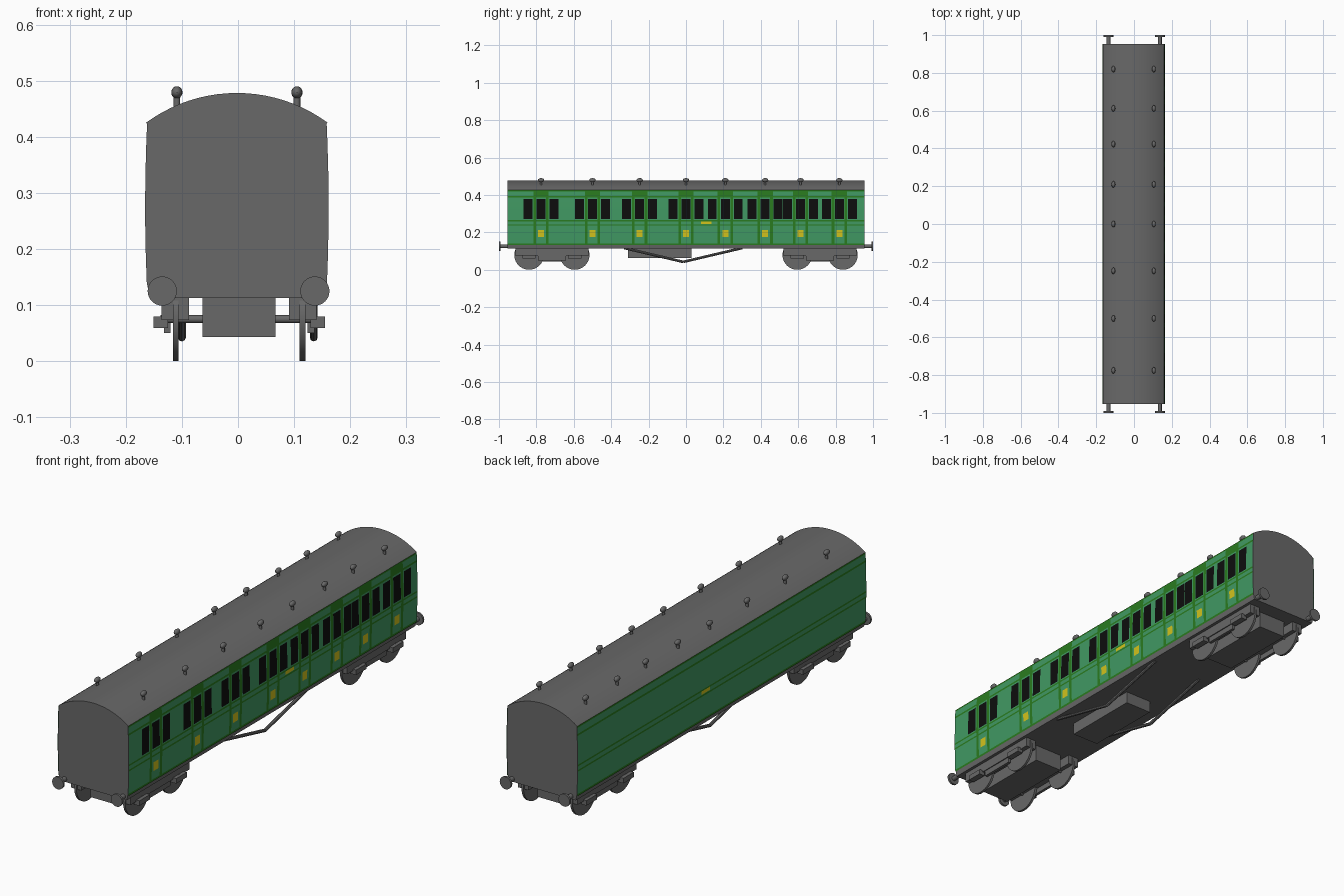
import bpy, bmesh, math
from mathutils import Vector

if "Cube" in bpy.data.objects:
    bpy.data.objects.remove(bpy.data.objects["Cube"])


def material(name, rgb):
    m = bpy.data.materials.new(name)
    m.diffuse_color = (*rgb, 1)
    m.use_nodes = True
    m.node_tree.nodes["Principled BSDF"].inputs["Base Color"].default_value = m.diffuse_color
    return m


GREY = material("dark grey", (0.14, 0.14, 0.14))
GREEN = material("panel green", (0.053, 0.32, 0.125))
TRIM = material("trim green", (0.023, 0.2, 0.014))
BLACK = material("window black", (0.004, 0.004, 0.004))
YELLOW = material("yellow", (0.65, 0.55, 0.012))

CX = -0.002          # body centre line
HALF = 0.954         # half body length
DOORS = [-0.775, -0.50, -0.248, 0.0, 0.21, 0.423, 0.612, 0.82]


def finish(name, bm, mats=(GREY,), smooth=True):
    me = bpy.data.meshes.new(name)
    bm.to_mesh(me)
    bm.free()
    ob = bpy.data.objects.new(name, me)
    bpy.context.collection.objects.link(ob)
    for m in mats:
        me.materials.append(m)
    if smooth:
        bpy.ops.object.select_all(action='DESELECT')
        ob.select_set(True)
        bpy.context.view_layer.objects.active = ob
        bpy.ops.object.shade_smooth_by_angle(angle=math.radians(35))
    return ob


def box(name, x0, x1, y0, y1, z0, z1):
    bm = bmesh.new()
    bmesh.ops.create_cube(bm, size=1)
    for v in bm.verts:
        v.co = Vector(((x0 + x1) / 2 + v.co.x * (x1 - x0),
                       (y0 + y1) / 2 + v.co.y * (y1 - y0),
                       (z0 + z1) / 2 + v.co.z * (z1 - z0)))
    return finish(name, bm, smooth=False)


def rod(name, p, q, r, sides=24):
    """Cylinder from p to q."""
    p, q = Vector(p), Vector(q)
    bm = bmesh.new()
    bmesh.ops.create_cone(bm, cap_ends=True, segments=sides,
                          radius1=r, radius2=r, depth=(q - p).length)
    rot = (q - p).to_track_quat('Z', 'Y')
    for v in bm.verts:
        v.co = rot @ v.co + (p + q) / 2
    return finish(name, bm)


def side_x(z):
    """Half width of the gently bowed side at height z."""
    return 0.1655 - 0.16 * (z - 0.275) ** 2


# Body shell with arched roof: one cross-section extruded along y
section = [(side_x(z) - 0.002, z) for z in (0.113, 0.14, 0.19, 0.24, 0.29, 0.34, 0.39, 0.423)]
section[0] = (0.155, 0.113)
W, Z0, RISE = side_x(0.425), 0.425, 0.053
R = (W * W + RISE * RISE) / (2 * RISE)
A = math.asin(W / R)
arc = [(R * math.sin(A * (1 - i / 10)), Z0 + RISE - R + R * math.cos(A * (1 - i / 10)))
       for i in range(21)]
profile = section + arc + [(-x, z) for x, z in reversed(section)]
bm = bmesh.new()
face = bm.faces.new([bm.verts.new((CX + x, -HALF, z)) for x, z in profile])
ext = bmesh.ops.extrude_face_region(bm, geom=[face])
for v in ext['geom']:
    if isinstance(v, bmesh.types.BMVert):
        v.co.y = HALF
bmesh.ops.recalc_face_normals(bm, faces=bm.faces)
finish("body_and_roof", bm)

# Painted sides: a grid cut at every detail edge, coloured by position
LINES = [(0.132, 0.141), (0.236, 0.243), (0.258, 0.265), (0.385, 0.393), (0.418, 0.425)]
PLATE = (0.08, 0.137, 0.245, 0.259)
OFFSETS = (0.016, 0.024, 0.027, 0.041, 0.046, 0.093)


def paint(y, z, doors):
    if PLATE[0] < y < PLATE[1] and PLATE[2] < z < PLATE[3]:
        return 3
    for c in doors:
        d = abs(y - c)
        if 0.27 < z < 0.378 and (d < 0.024 or 0.046 < d < 0.093):
            return 2
        if d < 0.016 and 0.175 < z < 0.212:
            return 3
        if 0.027 < d < 0.041 or (d < 0.041 and z > 0.385):
            return 1
    return 1 if any(a < z < b for a, b in LINES) else 0


def coach_side(name, s, doors):
    ys = {-HALF, HALF, PLATE[0], PLATE[1]}
    for c in doors:
        ys |= {round(c + k * o, 4) for o in OFFSETS for k in (-1, 1)}
    zs = {z for pair in LINES for z in pair} | {PLATE[2], PLATE[3], 0.175, 0.212, 0.27, 0.32, 0.378}
    ys, zs = sorted(ys), sorted(zs)
    bm = bmesh.new()
    grid = [[bm.verts.new((CX + s * side_x(z), y, z)) for z in zs] for y in ys]
    for i in range(len(ys) - 1):
        for j in range(len(zs) - 1):
            q = [grid[i][j], grid[i + 1][j], grid[i + 1][j + 1], grid[i][j + 1]]
            f = bm.faces.new(q if s > 0 else q[::-1])
            f.material_index = paint((ys[i] + ys[i + 1]) / 2, (zs[j] + zs[j + 1]) / 2, doors)
    finish(name, bm, (GREEN, TRIM, BLACK, YELLOW))


coach_side("compartment_side", 1, DOORS)
coach_side("plain_side", -1, [])

# Roof ventilators: short stem with an oval cap, two rows
for y in DOORS:
    for x in (-0.109, 0.105):
        rod("vent_stem", (x, y, 0.445), (x, y, 0.478), 0.006, 12)
        bm = bmesh.new()
        bmesh.ops.create_uvsphere(bm, u_segments=16, v_segments=10, radius=1)
        for v in bm.verts:
            v.co = Vector((x + v.co.x * 0.010, y + v.co.y * 0.017, 0.479 + v.co.z * 0.011))
        finish("vent_cap", bm)

# Buffers
for e in (-1, 1):
    for x in (-0.135, 0.137):
        rod("buffer_shaft", (x, e * 0.94, 0.125), (x, e * 0.995, 0.125), 0.010)
        rod("buffer_head", (x, e * 0.991, 0.125), (x, e * 1.0, 0.125), 0.026, 32)

# Bogies: side frames, bolster, axles, wheels and axle boxes
BX = 0.002
for e in (-1, 1):
    c = e * 0.717
    box("bogie_bolster", BX - 0.065, BX + 0.065, c - 0.17, c + 0.17, 0.043, 0.113)
    for s in (-1, 1):
        xs = sorted((BX + s * 0.089, BX + s * 0.138))
        box("bogie_frame", *xs, c - 0.195, c + 0.195, 0.073, 0.1135)
        xs = sorted((BX + s * 0.122, BX + s * 0.134))
        box("bogie_side_plate", *xs, c - 0.075, c + 0.075, 0.05, 0.08)
    for wy in (c - 0.122, c + 0.122):
        rod("axle", (BX - 0.14, wy, 0.075), (BX + 0.14, wy, 0.075), 0.007, 16)
        for s in (-1, 1):
            rod("wheel", (BX + s * 0.108, wy, 0.079), (BX + s * 0.118, wy, 0.079), 0.079, 40)
            xs = sorted((BX + s * 0.127, BX + s * 0.153))
            box("axle_box", *xs, wy - 0.035, wy + 0.035, 0.059, 0.08)

# Underframe box and the two truss rods
box("battery_box", BX - 0.062, BX + 0.062, -0.31, 0.03, 0.062, 0.115)
for x in (-0.1, 0.135):
    low = (x, -0.015, 0.042)
    rod("truss_rod", (x, -0.33, 0.116), low, 0.007, 8)
    rod("truss_rod", low, (x, 0.30, 0.116), 0.007, 8)
